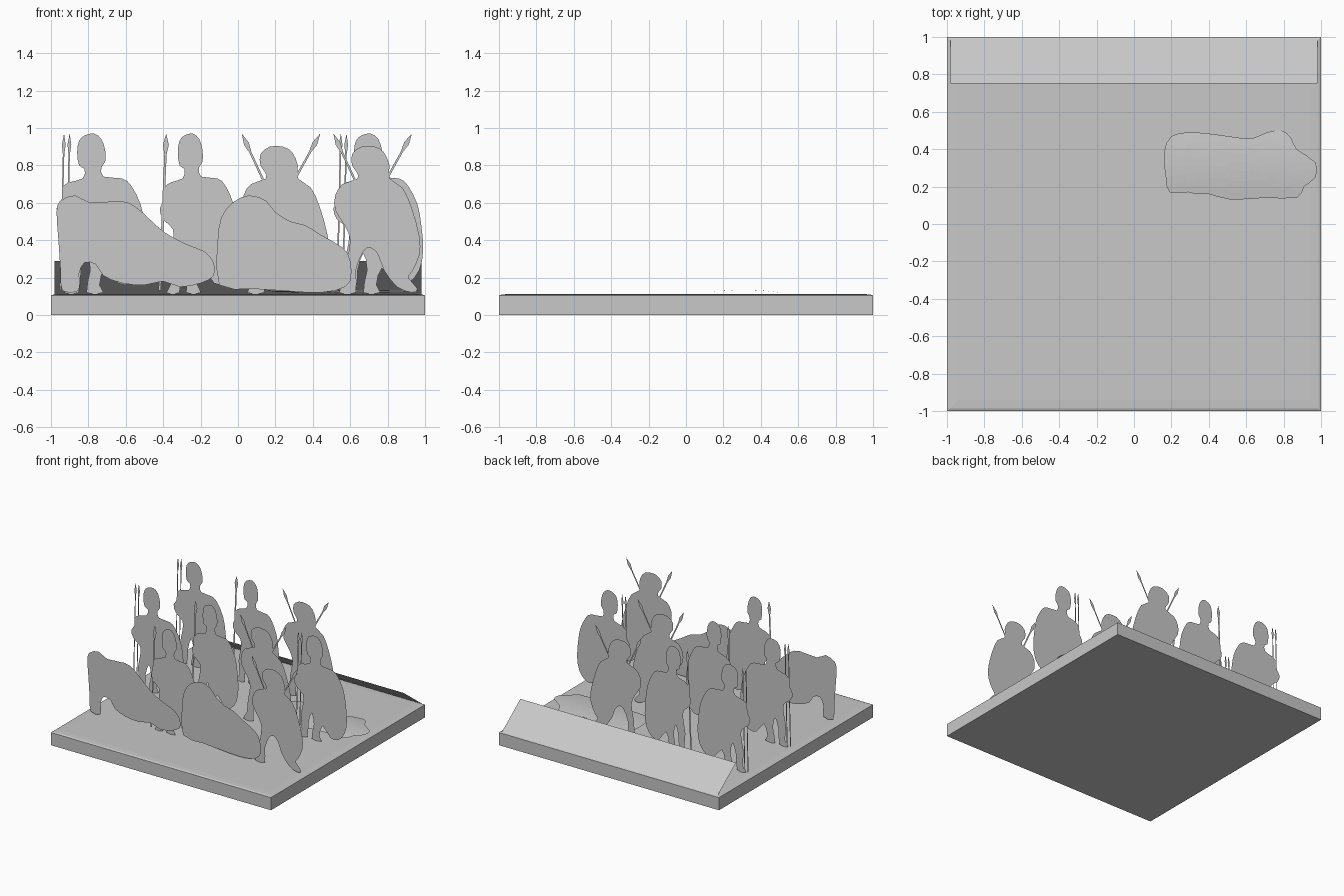
import bpy
import bmesh
from mathutils import Vector

cube = bpy.data.objects.get("Cube")
if cube:
    bpy.data.objects.remove(cube, do_unlink=True)

# One plain colour for everything
grey = bpy.data.materials.new("plain_grey")
grey.use_nodes = True
colour = (0.58, 0.58, 0.58, 1)
grey.diffuse_color = colour
grey.node_tree.nodes["Principled BSDF"].inputs["Base Color"].default_value = colour


def finish(name, bm, location=(0, 0, 0)):
    """Turn a bmesh into a named, coloured object."""
    mesh = bpy.data.meshes.new(name)
    bm.to_mesh(mesh)
    bm.free()
    mesh.materials.append(grey)
    obj = bpy.data.objects.new(name, mesh)
    obj.location = location
    bpy.context.collection.objects.link(obj)
    return obj


def rounded(points):
    """Insert a spline midpoint between neighbouring outline points."""
    pts = [Vector(p) / 100 for p in points]
    count = len(pts)
    result = []
    for i, p in enumerate(pts):
        following = pts[(i + 1) % count]
        beyond = pts[(i + 2) % count]
        result += [p, (9 * (p + following) - pts[i - 1] - beyond) / 16]
    return result


def spear(tip, butt, width=0.007):
    """Flat spear outline: slim shaft with a leaf-shaped head."""
    tip, butt = Vector(tip) / 100, Vector(butt) / 100
    along = (butt - tip).normalized()
    side = Vector((-along.y, along.x)) * width
    neck = tip + along * 0.11
    widest = tip + along * 0.06
    return [tip, widest + side * 2, neck + side * 0.8, butt + side * 0.8,
            butt - side * 0.8, neck - side * 0.8, widest - side * 2]


def cutout(name, outlines, x=0, y=0, stretch=1):
    """Upright paper-thin figure made of flat outlines."""
    bm = bmesh.new()
    for outline in outlines:
        bm.faces.new([bm.verts.new((p.x * stretch, 0, p.y)) for p in outline])
    bmesh.ops.recalc_face_normals(bm, faces=bm.faces)
    for face in bm.faces:
        if face.normal.y > 0:
            face.normal_flip()
    bmesh.ops.triangulate(bm, faces=bm.faces)
    return finish(name, bm, (x, y, 0))


# Base slab with a shallow sloping rim
bm = bmesh.new()
bmesh.ops.create_cube(bm, size=2)
for v in bm.verts:
    v.co.z = 0.104 if v.co.z > 0 else 0
top = [f for f in bm.faces if f.normal.z > 0.9]
bmesh.ops.inset_region(bm, faces=top, thickness=0.02, depth=0.006)
bmesh.ops.inset_region(bm, faces=top, thickness=0.06, depth=0.002)
finish("base", bm)

# Leaning board along the back edge
bm = bmesh.new()
bm.faces.new([bm.verts.new(p) for p in (
    (0.98, 0.75, 0.29), (-0.98, 0.75, 0.29),
    (-0.98, 0.99, 0.11), (0.98, 0.99, 0.11))])
bm.normal_update()
if bm.faces[:][0].normal.z < 0:
    bmesh.ops.reverse_faces(bm, faces=bm.faces)
finish("back_board", bm)

# Fallen figure lying flat, gently arched
fallen = rounded([
    (16, 38), (20, 47), (30, 49), (43, 48), (57, 46), (64, 46), (71, 49),
    (79, 50), (84, 46), (87, 40), (97, 33), (97, 25), (91, 20), (87, 14),
    (70, 14), (52, 13), (40, 16), (33, 16), (29, 17), (19, 17), (17, 25)])
middle = Vector((0.57, 0.31))
bm = bmesh.new()
rings = []
for scale in (1, 0.75, 0.45, 0.15):
    ring = []
    for p in fallen:
        q = middle.lerp(p, scale)
        lift = 1 - ((q.y - middle.y) / 0.19) ** 2
        ring.append(bm.verts.new((q.x, q.y, 0.12 + 0.014 * max(lift, 0))))
    rings.append(ring)
for outer, inner in zip(rings, rings[1:]):
    for i in range(len(outer)):
        bm.faces.new((outer[i - 1], inner[i - 1], inner[i], outer[i]))
bm.faces.new(rings[-1])
bmesh.ops.recalc_face_normals(bm, faces=bm.faces)
if sum(f.normal.z for f in bm.faces) < 0:
    bmesh.ops.reverse_faces(bm, faces=bm.faces)
finish("fallen_figure", bm)

# Standing guard: crested helmet, large shield on one side, two legs
guard = rounded([
    (-7, 87), (-6, 93), (-3, 96), (2, 97), (6, 94), (8, 88), (8, 82),
    (6, 79), (7, 74), (17, 73), (22, 69), (27, 59), (29, 48), (30, 35),
    (28, 24), (22, 17), (15, 17), (8, 25), (5, 16), (7, 12), (-2, 12),
    (0, 24), (-2, 33), (-5, 24), (-6, 12), (-14, 12), (-11, 17), (-12, 28),
    (-10, 38), (-10, 46), (-16, 51), (-18, 57), (-15, 62), (-15, 68),
    (-11, 71), (-4, 73), (-3, 78), (-6, 80)])

# Striding fighter: lower head, shield, wide stance
fighter = rounded([
    (-8, 80), (-8, 86), (-3, 90), (4, 90), (9, 87), (12, 80), (12, 73),
    (19, 68), (24, 57), (28, 42), (28, 32), (24, 23), (22, 20), (27, 14),
    (24, 12), (16, 15), (9, 24), (6, 32), (2, 36), (-2, 34), (-6, 24),
    (-6, 12), (-15, 12), (-12, 18), (-11, 28), (-9, 40), (-12, 48),
    (-17, 56), (-17, 64), (-13, 70), (-5, 73), (-6, 77)])

guard_spears = [spear((-14, 97), (-16, 13), 0.005),
                spear((-11, 97), (-13, 13), 0.005)]
long_spear = [spear((-14, 97), (-18, 13), 0.009)]
crossed_spears = [spear((-18, 97), (-6, 71)), spear((24, 97), (9, 70))]

for i, (x, y) in enumerate([(-0.79, 0), (-0.79, 0.55), (0.69, 0)]):
    cutout(f"guard_{i}", [guard] + guard_spears, x, y)
for i, y in enumerate([-0.53, 0, 0.53]):
    cutout(f"spearman_{i}", [guard] + long_spear, -0.26, y, 0.88)
for i, (x, y) in enumerate([(0.2, 0), (0.2, 0.55), (0.69, -0.55)]):
    cutout(f"fighter_{i}", [fighter] + crossed_spears, x, y)

# Two crouching beasts in the front row
beast = rounded([
    (-97, 55), (-95, 61), (-87, 64), (-79, 60), (-63, 61), (-55, 58),
    (-47, 51), (-39, 44), (-28, 38), (-18, 34), (-13, 28), (-13, 21),
    (-20, 17), (-31, 15), (-40, 18), (-50, 16), (-62, 17), (-72, 21),
    (-76, 27), (-82, 28), (-85, 22), (-85, 13), (-94, 13), (-95, 25),
    (-96, 40)])
crouched = rounded([
    (-10, 16), (-11, 38), (-9, 52), (-3, 60), (6, 64), (15, 61), (20, 55),
    (28, 50), (36, 48), (44, 43), (56, 36), (60, 29), (60, 18), (52, 13),
    (38, 12), (24, 13), (8, 14)])
cutout("standing_beast", [beast], y=-0.57)
cutout("crouched_beast", [crouched], y=-0.57)
